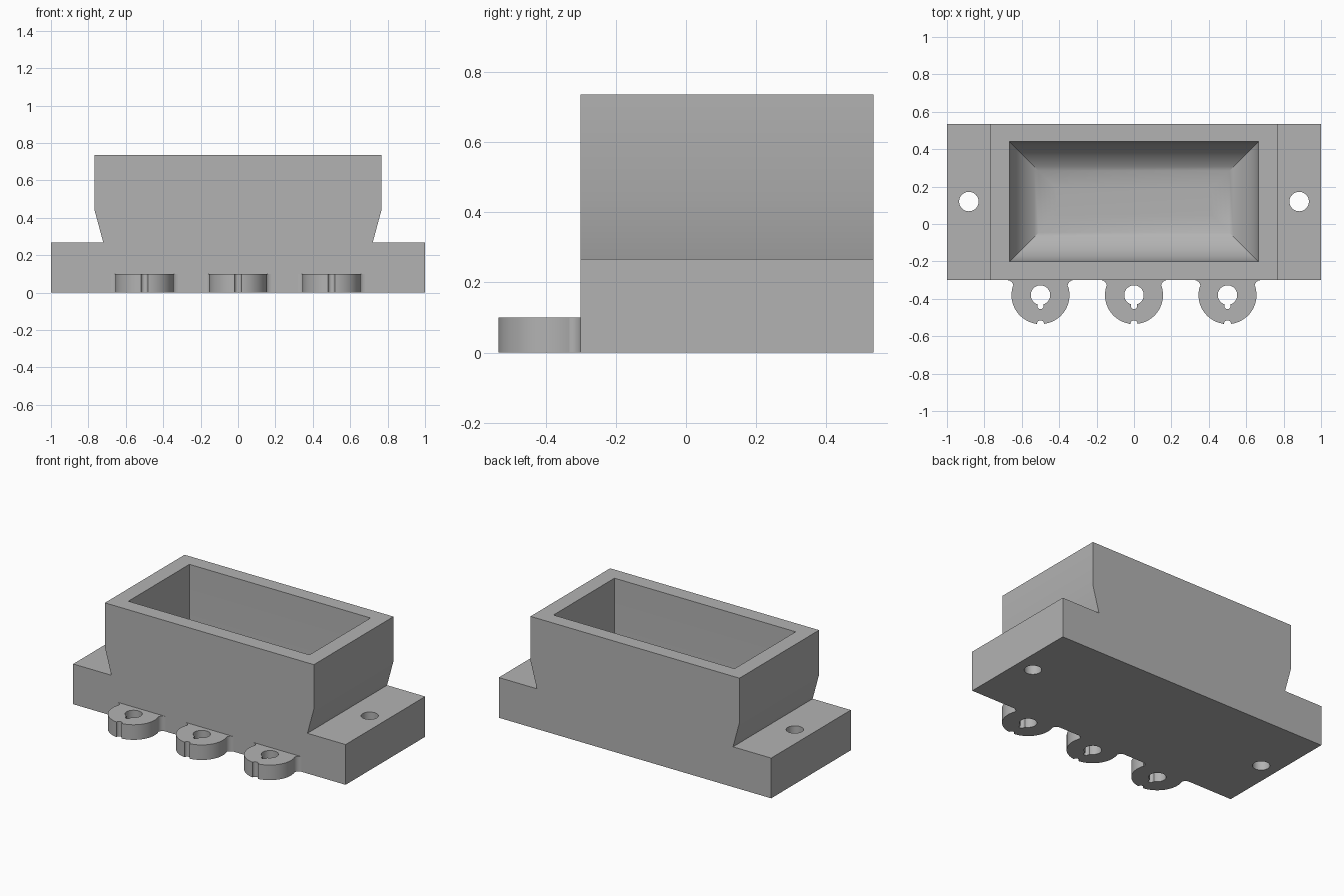
import bpy, bmesh, math

if "Cube" in bpy.data.objects:
    bpy.data.objects.remove(bpy.data.objects["Cube"])

grey = bpy.data.materials.new("plain grey")
grey.diffuse_color = (0.45, 0.45, 0.45, 1)
grey.use_nodes = True
grey.node_tree.nodes["Principled BSDF"].inputs["Base Color"].default_value = grey.diffuse_color


def make_object(name, bm):
    bmesh.ops.recalc_face_normals(bm, faces=bm.faces)
    mesh = bpy.data.meshes.new(name)
    bm.to_mesh(mesh)
    bm.free()
    obj = bpy.data.objects.new(name, mesh)
    bpy.context.collection.objects.link(obj)
    mesh.materials.append(grey)
    return obj


def select_only(obj):
    bpy.ops.object.select_all(action='DESELECT')
    obj.select_set(True)
    bpy.context.view_layer.objects.active = obj


def cut(target, cutter):
    select_only(target)
    mod = target.modifiers.new("cut", 'BOOLEAN')
    mod.operation = 'DIFFERENCE'
    mod.solver = 'EXACT'
    mod.object = cutter
    bpy.ops.object.modifier_apply(modifier=mod.name)
    bpy.data.objects.remove(cutter)


def arc(cx, cy, r, a0, a1, n):
    angles = [math.radians(a0 + (a1 - a0) * i / n) for i in range(n + 1)]
    return [(cx + r * math.cos(a), cy + r * math.sin(a)) for a in angles]


# Body: flanged block profile, extruded front to back
BACK, FRONT, TOP = 0.535, -0.30, 0.735
half = [(1, 0), (1, 0.267), (0.72, 0.267), (0.767, 0.44), (0.767, TOP)]
profile = half + [(-x, z) for x, z in reversed(half)]
bm = bmesh.new()
face = bm.faces.new([bm.verts.new((x, FRONT, z)) for x, z in profile])
ext = bmesh.ops.extrude_face_region(bm, geom=[face])
bmesh.ops.translate(bm, vec=(0, BACK - FRONT, 0),
                    verts=[v for v in ext["geom"] if isinstance(v, bmesh.types.BMVert)])
body = make_object("body", bm)

# Cavity: straight walls with a large fillet running into the floor
FLOOR, R = 0.10, 0.25
steps = [(0, TOP + 0.1)]
for i in range(17):
    a = math.radians(90 * i / 16)
    steps.append((R * (1 - math.cos(a)), FLOOR + R * (1 - math.sin(a))))
bm = bmesh.new()
rings = []
for inset, z in steps:
    x, y0, y1 = 0.665 - inset, -0.20 + inset, 0.44 - inset
    rings.append([bm.verts.new(p) for p in
                  ((-x, y0, z), (x, y0, z), (x, y1, z), (-x, y1, z))])
for a, b in zip(rings, rings[1:]):
    for i in range(4):
        j = (i + 1) % 4
        bm.faces.new((a[i], a[j], b[j], b[i]))
bm.faces.new(rings[0])
bm.faces.new(rings[-1])
cut(body, make_object("cavity_cutter", bm))

# Screw holes through the side flanges
for side in (-1, 1):
    bm = bmesh.new()
    bmesh.ops.create_cone(bm, cap_ends=True, segments=40, radius1=0.052,
                          radius2=0.052, depth=1)
    bmesh.ops.translate(bm, vec=(side * 0.883, 0.12, 0.1), verts=bm.verts)
    cut(body, make_object("hole_cutter", bm))
select_only(body)
bpy.ops.object.shade_smooth_by_angle(angle=math.radians(30))

# Keyhole lugs along the front: half outlines are mirrored in x
CY = -0.38
outer = [(0.178, FRONT)] + arc(0.178, -0.333, 0.033, 90, 180, 6)[1:]
outer += arc(0, CY, 0.155, 18, -83, 24)
outer += arc(0, -0.534, 0.019, 0, 90, 5)
hole = arc(0, CY, 0.052, 90, -72, 20) + [(0.016, -0.44)]
hole += arc(0, -0.440, 0.016, 0, -90, 4)[1:]


def mirrored(points):
    return points + [(-x, y) for x, y in reversed(points) if abs(x) > 1e-5]


for name, x0 in (("left", -0.5), ("middle", 0), ("right", 0.5)):
    curve = bpy.data.curves.new(name + "_lug", 'CURVE')
    curve.dimensions = '2D'
    curve.fill_mode = 'BOTH'
    curve.extrude = 0.05
    for outline in (mirrored(outer), mirrored(hole)):
        spline = curve.splines.new('POLY')
        spline.points.add(len(outline) - 1)
        for point, (x, y) in zip(spline.points, outline):
            point.co = (x, y, 0, 1)
        spline.use_cyclic_u = True
    lug = bpy.data.objects.new(name + "_lug", curve)
    bpy.context.collection.objects.link(lug)
    lug.location = (x0, 0, 0.05)
    select_only(lug)
    bpy.ops.object.convert(target='MESH')
    lug = bpy.context.object
    bm = bmesh.new()
    bm.from_mesh(lug.data)
    bmesh.ops.remove_doubles(bm, verts=bm.verts, dist=0.0005)
    bmesh.ops.recalc_face_normals(bm, faces=bm.faces)
    bm.to_mesh(lug.data)
    bm.free()
    lug.data.materials.clear()
    lug.data.materials.append(grey)
    bpy.ops.object.shade_smooth_by_angle(angle=math.radians(30))
